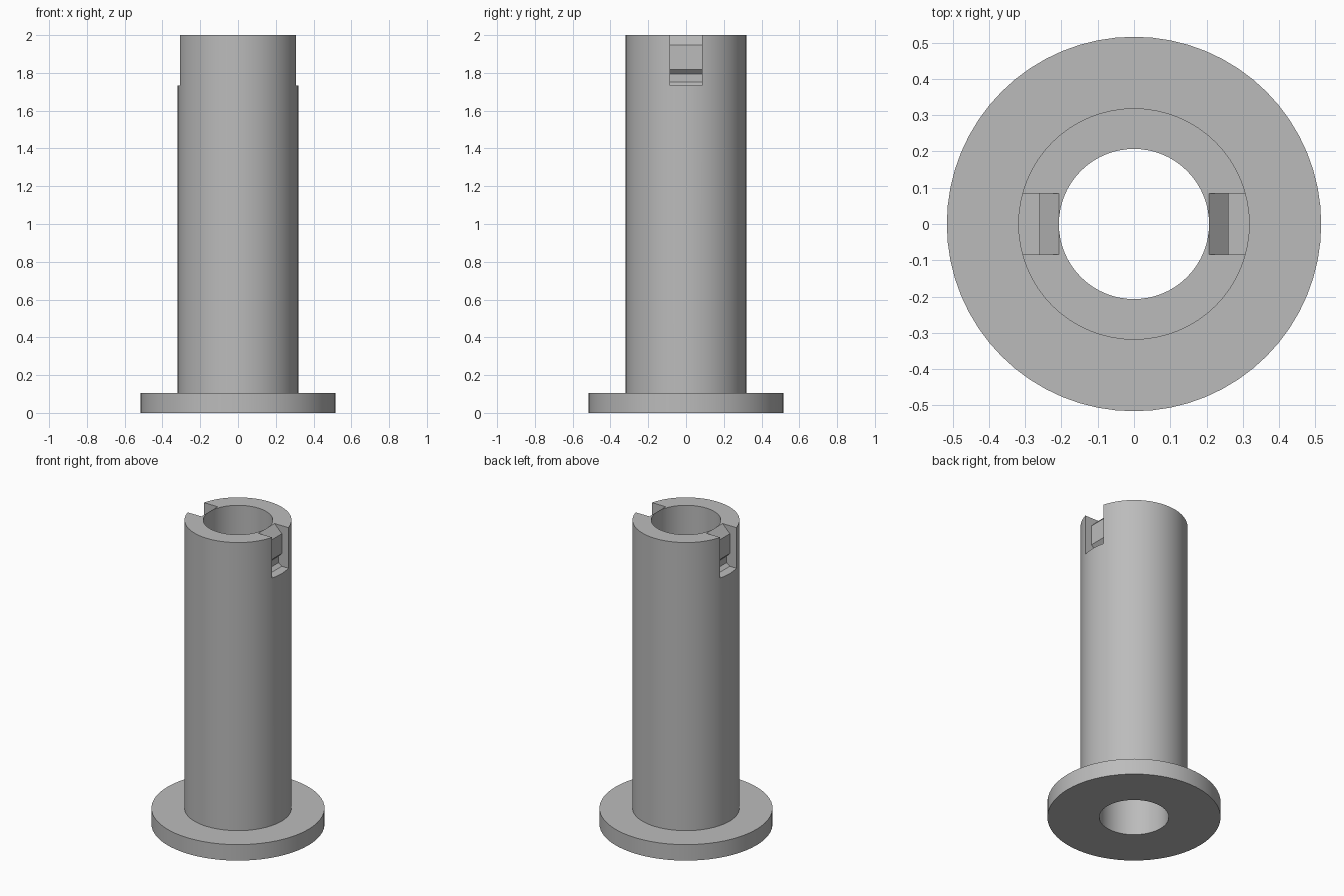
import bpy
import bmesh
import math

old = bpy.data.objects.get("Cube")
if old:
    bpy.data.objects.remove(old, do_unlink=True)

SEGMENTS = 64
BORE, TUBE, FLANGE = 0.207, 0.319, 0.516
FLANGE_TOP, TOP = 0.105, 2.0
SLOT_HALF = 0.084

grey = bpy.data.materials.new("plain grey")
grey.use_nodes = True
colour = (0.5, 0.5, 0.5, 1)
grey.diffuse_color = colour
grey.node_tree.nodes["Principled BSDF"].inputs["Base Color"].default_value = colour


def make_object(name, bm):
    bmesh.ops.recalc_face_normals(bm, faces=bm.faces)
    mesh = bpy.data.meshes.new(name)
    bm.to_mesh(mesh)
    bm.free()
    obj = bpy.data.objects.new(name, mesh)
    obj.data.materials.append(grey)
    bpy.context.collection.objects.link(obj)
    return obj


def lathe(name, profile):
    """Spin a closed (radius, z) profile around the z axis."""
    bm = bmesh.new()
    rings = []
    for i in range(SEGMENTS):
        a = math.tau * i / SEGMENTS
        rings.append([bm.verts.new((r * math.cos(a), r * math.sin(a), z))
                      for r, z in profile])
    n = len(profile)
    for i, ring in enumerate(rings):
        after = rings[(i + 1) % SEGMENTS]
        for j in range(n):
            k = (j + 1) % n
            bm.faces.new((ring[j], after[j], after[k], ring[k]))
    return make_object(name, bm)


def slot_cutter(name, profile, side):
    """Extrude an (x, z) profile across the slot width."""
    bm = bmesh.new()
    face = bm.faces.new([bm.verts.new((side * x, -SLOT_HALF, z)) for x, z in profile])
    new = bmesh.ops.extrude_face_region(bm, geom=[face])["geom"]
    verts = [v for v in new if isinstance(v, bmesh.types.BMVert)]
    bmesh.ops.translate(bm, verts=verts, vec=(0, 2 * SLOT_HALF, 0))
    obj = make_object(name, bm)
    obj.hide_render = True
    return obj


# Hollow tube with a round base flange
sleeve = lathe("flanged_sleeve", [
    (BORE, 0), (FLANGE, 0), (FLANGE, FLANGE_TOP),
    (TUBE, FLANGE_TOP), (TUBE, TOP), (BORE, TOP)])

# Slot with a sloped lip at the top and a latch groove at the bottom
slot_profile = [
    (0.4, 1.733), (0.26, 1.733), (0.237, 1.751), (0.237, 1.793),
    (0.26, 1.817), (0.26, 1.947), (0.207, TOP), (0.207, 2.1), (0.4, 2.1)]
cutters = [slot_cutter("left_slot_cutter", slot_profile, 1),
           slot_cutter("right_slot_cutter", slot_profile, -1)]
for cutter in cutters:
    mod = sleeve.modifiers.new("slot", 'BOOLEAN')
    mod.operation = 'DIFFERENCE'
    mod.solver = 'EXACT'
    mod.object = cutter

# Bake the slots, then drop the cutters
bpy.ops.object.select_all(action='DESELECT')
sleeve.select_set(True)
bpy.context.view_layer.objects.active = sleeve
for mod in list(sleeve.modifiers):
    bpy.ops.object.modifier_apply(modifier=mod.name)
for cutter in cutters:
    bpy.data.objects.remove(cutter, do_unlink=True)

bpy.ops.object.shade_smooth_by_angle(angle=math.radians(20))
